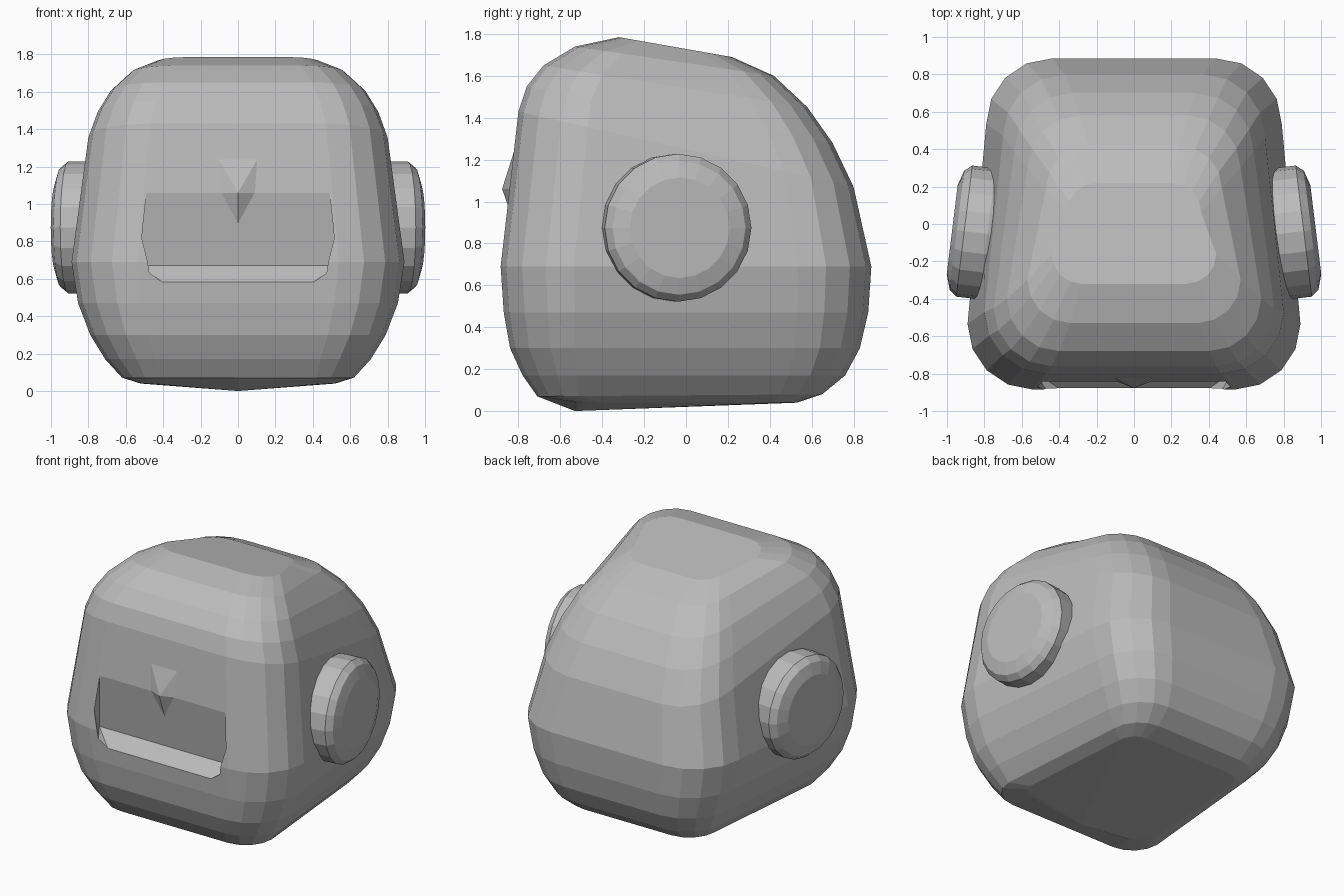
import bpy, bmesh
from math import sin, cos, pi, radians
from mathutils import Matrix

cube = bpy.data.objects.get("Cube")
if cube:
    bpy.data.objects.remove(cube, do_unlink=True)

grey = bpy.data.materials.new("matte_grey")
grey.use_nodes = True
COLOUR = (0.5, 0.5, 0.5, 1)
grey.diffuse_color = COLOUR
grey.node_tree.nodes["Principled BSDF"].inputs["Base Color"].default_value = COLOUR


def make_object(name, bm):
    bmesh.ops.recalc_face_normals(bm, faces=bm.faces)
    mesh = bpy.data.meshes.new(name)
    bm.to_mesh(mesh)
    bm.free()
    mesh.materials.append(grey)
    obj = bpy.data.objects.new(name, mesh)
    bpy.context.collection.objects.link(obj)
    return obj


def loft(bm, rings):
    loops = [[bm.verts.new(p) for p in ring] for ring in rings]
    count = len(loops[0])
    for low, high in zip(loops, loops[1:]):
        for i in range(count):
            j = (i + 1) % count
            bm.faces.new((low[i], low[j], high[j], high[i]))
    return loops


def head_ring(yf, zf, yb, zb, wf, wb, r):
    """Rounded trapezoid, tilted from its front edge to its back edge."""
    half = []
    for y, w, side, start in ((yf, wf, 1, -pi / 2), (yb, wb, -1, 0)):
        for k in range(5):
            a = start + k * pi / 8
            half.append((w - r + r * cos(a), y + side * r + r * sin(a)))
    outline = [(0, yf)] + half + [(0, yb)] + [(-x, y) for x, y in reversed(half)]
    return [(x, y, zf + (zb - zf) * (y - yf) / (yb - yf)) for x, y in outline]


# Head: front y, front z, back y, back z, front half width, back half width, corner radius
SECTIONS = [
    (-.53, .04, .53, .04, .52, .46, .12),
    (-.71, .07, .65, .08, .62, .54, .20),
    (-.78, .17, .76, .17, .71, .62, .27),
    (-.84, .30, .83, .30, .79, .69, .31),
    (-.87, .47, .87, .47, .855, .75, .34),
    (-.885, .69, .885, .69, .89, .79, .35),
    (-.80, 1.43, .80, 1.07, .80, .70, .33),
    (-.76, 1.55, .70, 1.28, .75, .64, .31),
    (-.68, 1.65, .58, 1.45, .68, .57, .28),
    (-.53, 1.74, .42, 1.60, .57, .47, .23),
    (-.32, 1.785, .22, 1.69, .44, .36, .16),
]
bm = bmesh.new()
loops = loft(bm, [head_ring(*s) for s in SECTIONS])
bm.faces.new(loops[-1])
chin = loops[0][0]
chin.co.z = 0
for a, b in zip(loops[0][1:], loops[0][2:]):
    bm.faces.new((chin, b, a))
head = make_object("head", bm)

# Mouth: wedge cut into the front of the head
bm = bmesh.new()
for y, z, w in ((-.843, 1.06, .49), (-.79, .67, .53), (-.88, .58, .40),
                (-1, .58, .40), (-1, 1.06, .49)):
    for side in (-1, 1):
        bm.verts.new((side * w, y, z))
bmesh.ops.convex_hull(bm, input=bm.verts)
cutter = make_object("mouth_cutter", bm)
cutter.hide_render = True
cut = head.modifiers.new("mouth", 'BOOLEAN')
cut.operation = 'DIFFERENCE'
cut.solver = 'EXACT'
cut.object = cutter
bpy.context.view_layer.objects.active = head
bpy.ops.object.modifier_apply(modifier=cut.name)
bpy.data.objects.remove(cutter, do_unlink=True)

# Nose: faceted wedge pointing down
bm = bmesh.new()
for p in ((-.11, -.818, 1.25), (.11, -.818, 1.25), (-.11, -.835, 1.06), (.11, -.835, 1.06),
          (0, -.878, 1.06), (0, -.815, .88), (0, -.72, 1.06)):
    bm.verts.new(p)
bmesh.ops.convex_hull(bm, input=bm.verts)
make_object("nose", bm)

# Ears: bevelled discs, angled towards the back
SIDES = 20
for name, side in (("left_ear", 1), ("right_ear", -1)):
    bm = bmesh.new()
    rings = [[(x, r * cos(2 * pi * i / SIDES), r * sin(2 * pi * i / SIDES)) for i in range(SIDES)]
             for x, r in ((-.23, .34), (-.19, .353), (-.065, .353), (-.025, .32), (0, .24))]
    loops = loft(bm, rings)
    bm.faces.new(loops[0])
    bm.faces.new(loops[-1])
    place = (Matrix.Diagonal((side, 1, 1, 1)) @ Matrix.Translation((.972, -.03, .875))
             @ Matrix.Rotation(radians(7), 4, 'Z'))
    bm.transform(place)
    make_object(name, bm)
